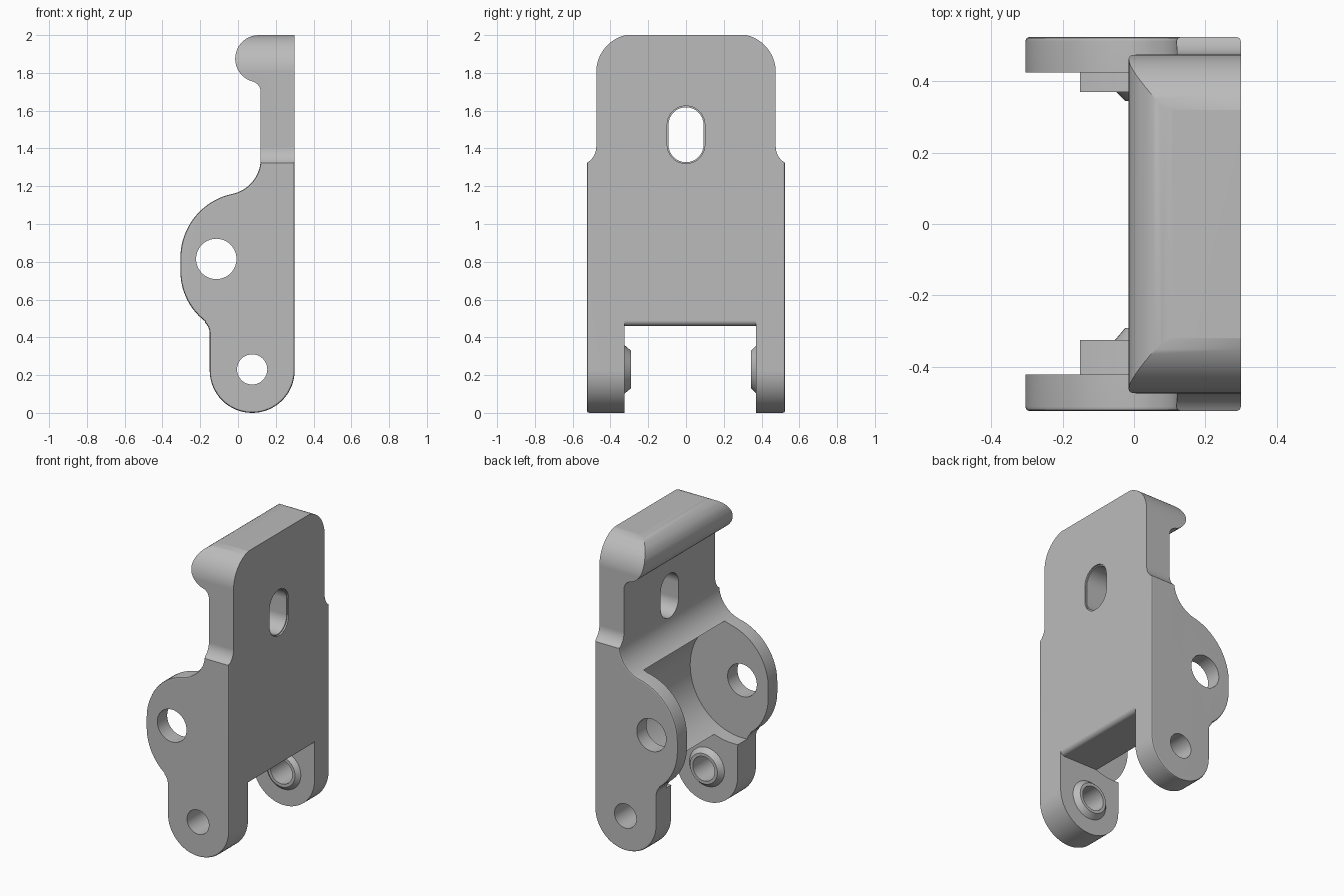
import bpy, bmesh
from math import sin, cos, radians, pi
from mathutils import Matrix, Vector

if "Cube" in bpy.data.objects:
    bpy.data.objects.remove(bpy.data.objects["Cube"], do_unlink=True)

grey = bpy.data.materials.new("plain grey")
grey.use_nodes = True
grey.diffuse_color = (0.5, 0.5, 0.5, 1)
grey.node_tree.nodes["Principled BSDF"].inputs["Base Color"].default_value = (0.5, 0.5, 0.5, 1)


def arc(cx, cz, r, start, end, steps=20):
    angles = [radians(start + (end - start) * i / steps) for i in range(steps + 1)]
    return [(cx + r * cos(a), cz + r * sin(a)) for a in angles]


def make_object(name, bm):
    bmesh.ops.recalc_face_normals(bm, faces=bm.faces)
    mesh = bpy.data.meshes.new(name)
    bm.to_mesh(mesh)
    bm.free()
    mesh.materials.append(grey)
    obj = bpy.data.objects.new(name, mesh)
    bpy.context.collection.objects.link(obj)
    return obj


def prism(name, outline, low, high, axis="y", rim=0):
    """Extrude an outline along y (points are x, z) or along x (points are y, z)."""
    points = []
    for p in outline:
        if not points or (Vector(p) - Vector(points[-1])).length > 0.006:
            points.append(p)
    if (Vector(points[0]) - Vector(points[-1])).length < 0.006:
        points.pop()
    bm = bmesh.new()
    place = (lambda a, b: (a, low, b)) if axis == "y" else (lambda a, b: (low, a, b))
    face = bm.faces.new([bm.verts.new(place(a, b)) for a, b in points])
    side = bmesh.ops.extrude_face_region(bm, geom=[face])["geom"]
    move = Vector((0, high - low, 0)) if axis == "y" else Vector((high - low, 0, 0))
    bmesh.ops.translate(bm, vec=move, verts=[v for v in side if isinstance(v, bmesh.types.BMVert)])
    bmesh.ops.recalc_face_normals(bm, faces=bm.faces)
    if rim:
        edges = [e for e in bm.edges if abs(e.verts[0].co.y - e.verts[1].co.y) < 1e-5]
        bmesh.ops.bevel(bm, geom=edges, offset=rim, segments=2, profile=0.5,
                        affect="EDGES", clamp_overlap=False)
    return make_object(name, bm)


def combine(target, tool, operation):
    mod = target.modifiers.new("shape", "BOOLEAN")
    mod.operation = operation
    mod.solver = "EXACT"
    mod.object = tool
    bpy.context.view_layer.objects.active = target
    bpy.ops.object.modifier_apply(modifier=mod.name)
    bpy.data.objects.remove(tool, do_unlink=True)


# Side outline: lug, straight back, hooked top, neck and pivot ear
side = arc(0.075, 0.225, 0.225, 180, 360, 32)
side += [(0.3, 2)]
side += arc(0.11, 1.875, 0.125, 90, 255)
side += arc(0.063, 1.699, 0.057, 75, 0, 10)
side += arc(-0.07, 1.345, 0.19, 0, -78)
side += arc(0.042, 0.82, 0.347, 102, 180)
side += arc(0.03, 0.75, 0.335, 180, 232, 14)
side += arc(-0.23, 0.42, 0.08, 52, 0, 8)
bracket = prism("hinge_bracket", side, -0.525, 0.525, rim=0.012)

# Narrower upper tab with rounded corners
half = [(0.7, -0.2), (0.7, 1.323)]
half += arc(0.575, 1.41, 0.1, 240, 180, 10)
half += arc(0.275, 1.805, 0.2, 0, 90)
half[-1] = (0.275, 2.005)
half += [(0.27, 2.1)]
outline = half + [(-y, z) for y, z in reversed(half)]
combine(bracket, prism("tab_outline", outline, -1, 1, "x"), "INTERSECT")

# Round pocket between the ears
pocket = arc(-0.115, 0.815, 0.38, 0, 360, 72)
combine(bracket, prism("pocket", pocket, -0.422, 0.425), "DIFFERENCE")

# Opening between the lugs, with a rounded rear edge above it
gap = [(-0.6, -0.3), (0.6, -0.3), (0.6, 0.49)] + arc(0.27, 0.49, 0.03, 0, -90, 6) + [(-0.6, 0.46)]
combine(bracket, prism("lug_gap", gap, -0.325, 0.37), "DIFFERENCE")

# Tapered bosses on the inner lug faces
for base, tip, turn in ((0.39, 0.345, pi / 2), (-0.345, -0.292, -pi / 2)):
    bm = bmesh.new()
    bmesh.ops.create_cone(
        bm, cap_ends=True, segments=40, radius1=0.145, radius2=0.1, depth=abs(base - tip),
        matrix=Matrix.Translation((0.075, (base + tip) / 2, 0.23)) @ Matrix.Rotation(turn, 4, "X"))
    combine(bracket, make_object("boss", bm), "UNION")

# Pin holes through the ears and lugs
for x, z, r in ((-0.115, 0.815, 0.107), (0.075, 0.23, 0.08)):
    combine(bracket, prism("pin_hole", arc(x, z, r, 0, 360, 40), -1, 1), "DIFFERENCE")

# Slot through the tab, with a shallow step at the back
for r, start in ((0.093, -1), (0.1, 0.29)):
    slot = arc(0, 1.525, r, 0, 180, 16) + arc(0, 1.42, r, 180, 360, 16)
    combine(bracket, prism("slot", slot, start, 1, "x"), "DIFFERENCE")

# Smooth curved walls, flat broad faces
for obj in bpy.context.selected_objects:
    obj.select_set(False)
bracket.select_set(True)
bpy.context.view_layer.objects.active = bracket
bpy.ops.object.shade_smooth_by_angle(angle=radians(35))
weighted = bracket.modifiers.new("flat faces", "WEIGHTED_NORMAL")
weighted.keep_sharp = True
